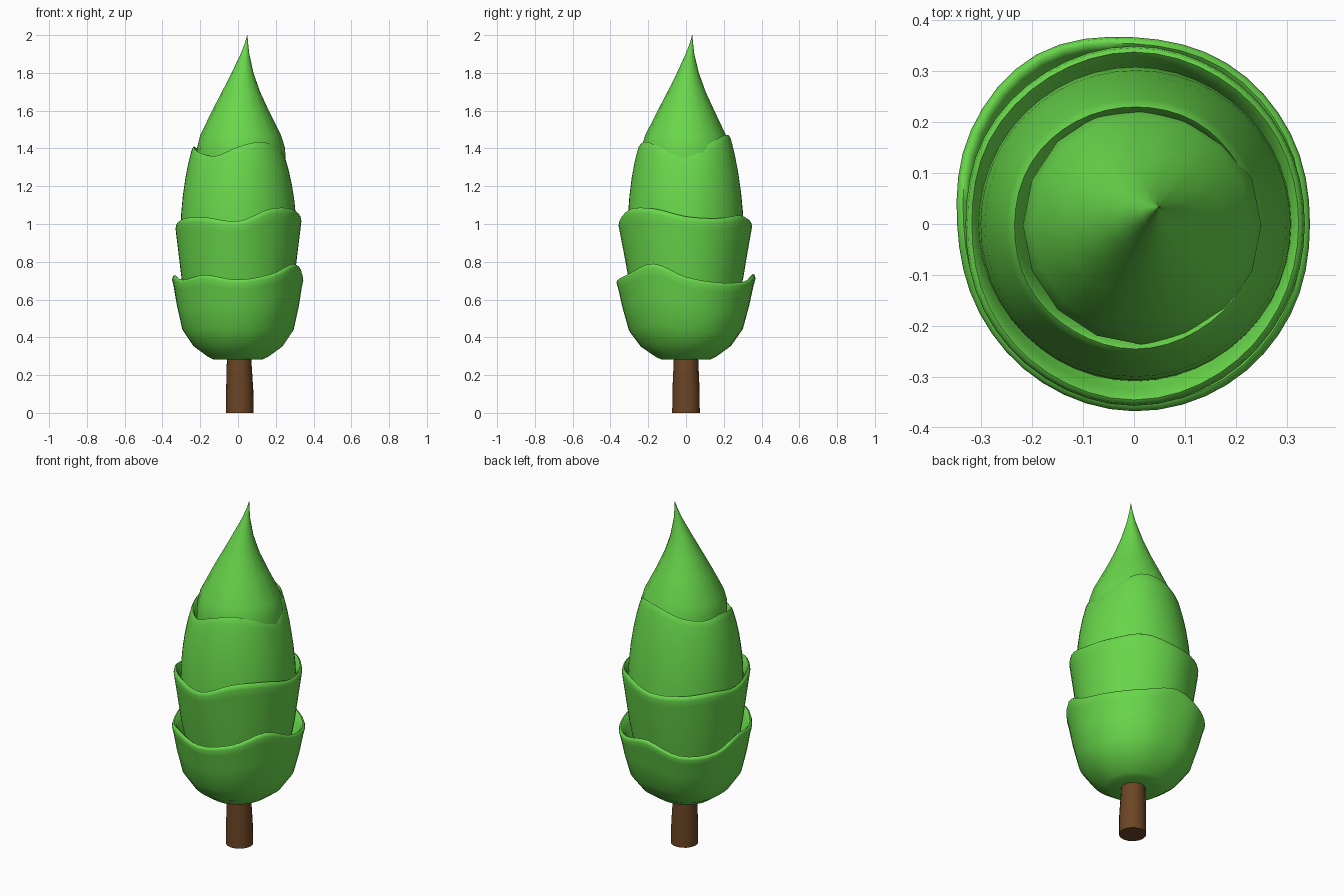
import bpy, bmesh, math

if "Cube" in bpy.data.objects:
    bpy.data.objects.remove(bpy.data.objects["Cube"])


def material(name, rgb):
    m = bpy.data.materials.new(name)
    m.diffuse_color = (*rgb, 1)
    m.use_nodes = True
    m.node_tree.nodes["Principled BSDF"].inputs["Base Color"].default_value = m.diffuse_color
    return m


GREEN = material("leaf_green", (0.14, 0.68, 0.07))
BROWN = material("bark_brown", (0.15, 0.06, 0.018))


def loft(name, rings, mat, cap_bottom=False, cap_top=False, angle=60):
    """Skin a list of equal-sized point rings."""
    bm = bmesh.new()
    rows = [[bm.verts.new(p) for p in ring] for ring in rings]
    n = len(rows[0])
    for a, b in zip(rows, rows[1:]):
        for i in range(n):
            j = (i + 1) % n
            bm.faces.new((a[i], a[j], b[j], b[i]))
    if cap_bottom:
        bm.faces.new(rows[0][::-1])
    if cap_top:
        bm.faces.new(rows[-1])
    me = bpy.data.meshes.new(name)
    bm.to_mesh(me)
    bm.free()
    me.materials.append(mat)
    ob = bpy.data.objects.new(name, me)
    bpy.context.collection.objects.link(ob)
    bpy.ops.object.select_all(action='DESELECT')
    ob.select_set(True)
    bpy.context.view_layer.objects.active = ob
    bpy.ops.object.shade_smooth_by_angle(angle=math.radians(angle))
    return ob


def circle(cx, cy, z, r, n):
    return [(cx + r * math.cos(2 * math.pi * i / n),
             cy + r * math.sin(2 * math.pi * i / n), z) for i in range(n)]


def wave(vals, t):
    """Periodic smooth curve through evenly spaced values, t in 0..1."""
    n = len(vals)
    k = math.floor(t * n)
    u = t * n - k
    a, b, c, d = (vals[(k + o) % n] for o in (-1, 0, 1, 2))
    return b + 0.5 * u * (c - a + u * (2*a - 5*b + 4*c - d + u * (3*(b - c) + d - a)))


def tier(name, base, heights, radii, profile, cx=0.0, cap=False, n=48):
    """Cup with a wavy rim; profile = (height fraction, radius factor)."""
    mean = sum(radii) / len(radii)
    rings = []
    for f, m in profile:
        ring = []
        for i in range(n):
            t = i / n
            r = m * (mean + (wave(radii, t) - mean) * f)
            ring.append((cx + r * math.cos(2 * math.pi * t),
                         r * math.sin(2 * math.pi * t),
                         base + f * (wave(heights, t) - base)))
        rings.append(ring)
    return loft(name, rings, GREEN, cap_bottom=cap)


# Trunk
loft("trunk", [circle(0.010, 0, 0.0, 0.073, 16),
               circle(0.009, 0, 0.12, 0.072, 16),
               circle(0.005, 0, 0.32, 0.063, 16)], BROWN, True, True)

# Bottom foliage cup, with one corner of the rim pulled outward
tier("lower_foliage", 0.283,
     [.72, .69, .695, .735, .68, .68, .73, .705, .73, .705, .735, .79],
     [.345, .355, .365, .367, .385, .37, .347, .35, .36, .368, .365, .355],
     [(0, .36), (.03, .44), (.16, .66), (.36, .83), (.65, .92), (.88, .975),
      (.96, 1), (.99, .99), (1, .965), (.98, .935), (.92, .90), (.78, .80)], cap=True)

# Second foliage cup
tier("middle_foliage", 0.62,
     [1.04, 1.03, 1.045, 1.01, 1.01, 1.02, 1.0, 1.03, 1.035, 1.015, 1.08, 1.08],
     [.335, .34, .345, .35, .345, .34, .33, .34, .35, .358, .35, .34],
     [(0, .82), (.25, .88), (.6, .94), (.85, .985), (.94, 1), (.985, .99),
      (1, .965), (.97, .935), (.9, .91), (.75, .82)])

# Third foliage cup, narrowing toward its rim
tier("upper_foliage", 0.93,
     [1.36, 1.42, 1.47, 1.46, 1.42, 1.40, 1.41, 1.38, 1.36, 1.41, 1.435, 1.40],
     [.245, .24, .24, .237, .24, .245, .245, .25, .25, .253, .25, .25],
     [(0, 1.26), (.25, 1.24), (.45, 1.205), (.65, 1.15), (.82, 1.085), (.93, 1.03),
      (.98, 1.0), (1, .97), (.98, .94), (.8, .85)], cx=0.003)

# Curved pointed tip leaning slightly to one side
tip = [(.016, 0, 1.26, .235), (.016, -.003, 1.40, .234), (.014, -.002, 1.47, .214),
       (.013, 0, 1.60, .150), (.016, .003, 1.70, .101), (.024, .010, 1.80, .058),
       (.037, .021, 1.90, .023), (.045, .029, 1.96, .008), (.049, .033, 2.0, .001)]
loft("tree_tip", [circle(x, y, z, r, 16) for x, y, z, r in tip], GREEN, True, True)
